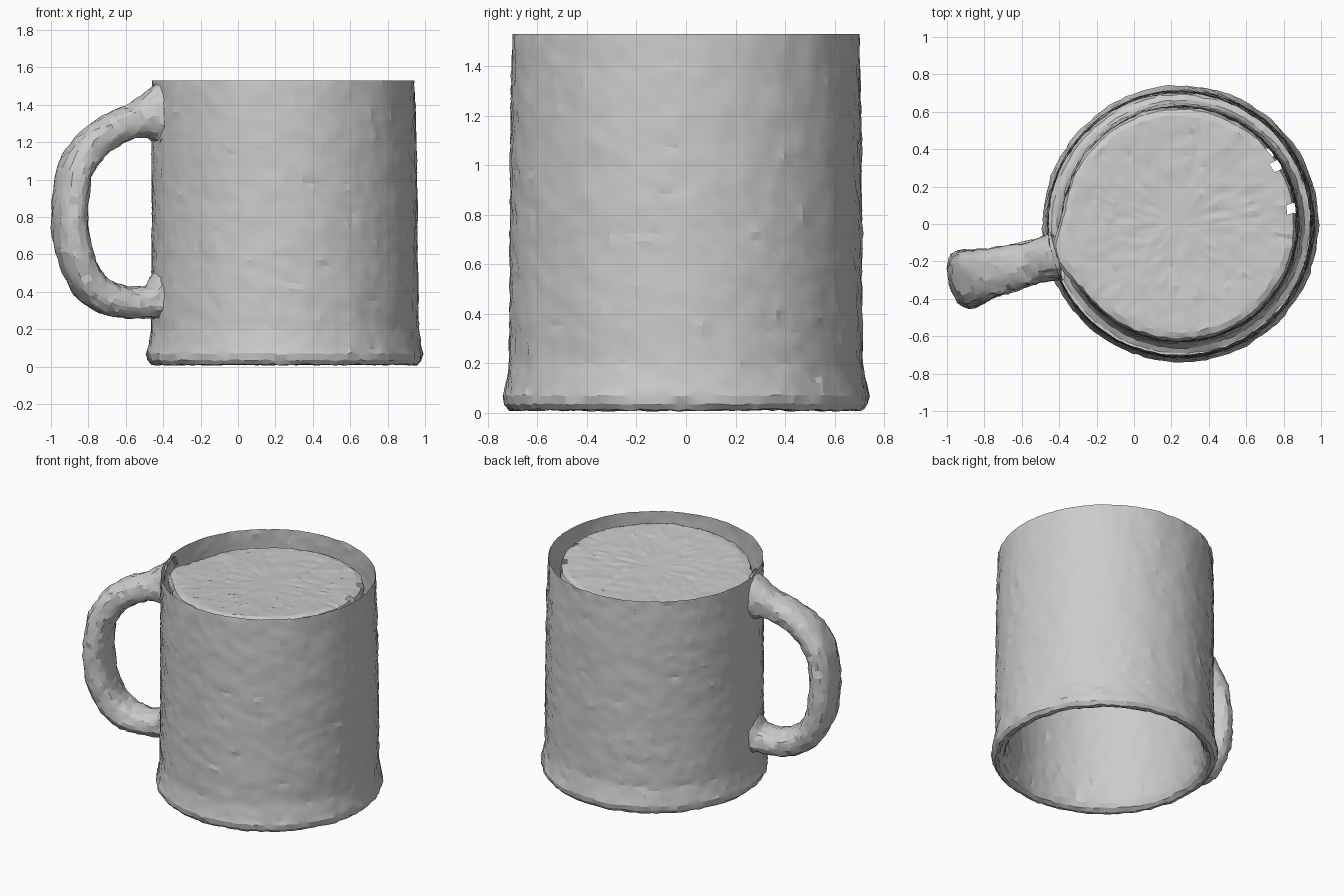
import bpy, bmesh, math
from mathutils import Vector, noise

if "Cube" in bpy.data.objects:
    bpy.data.objects.remove(bpy.data.objects["Cube"])

CX, CY = 0.25, 0.0                     # axis of the mug body
HANDLE_ANGLE = math.radians(194.5)
TOP = 1.53


def rough(p, amount):
    """Small uneven bumps, like a rough scan."""
    return p + noise.noise_vector(p * 8) * amount * 0.6 + noise.noise_vector(p * 27) * amount


def resample(points, step):
    """Subdivide a profile so every span is at most step long."""
    out = [Vector(points[0])]
    for a, b in zip(points, points[1:]):
        a, b = Vector(a), Vector(b)
        n = max(1, round((b - a).length / step))
        out += [a.lerp(b, i / n) for i in range(1, n + 1)]
    return out


def skin(bm, rings):
    for a, b in zip(rings, rings[1:]):
        n = len(a)
        for i in range(n):
            bm.faces.new((a[i], a[(i + 1) % n], b[(i + 1) % n], b[i]))


def finish(bm, name):
    bmesh.ops.recalc_face_normals(bm, faces=bm.faces)
    mesh = bpy.data.meshes.new(name)
    bm.to_mesh(mesh)
    bm.free()
    ob = bpy.data.objects.new(name, mesh)
    bpy.context.collection.objects.link(ob)
    bpy.context.view_layer.objects.active = ob
    ob.select_set(True)
    bpy.ops.object.shade_smooth_by_angle(angle=math.radians(16))
    ob.select_set(False)


def lathe(name, profile, amount, step=0.032, sides=140, fill=False, holes=()):
    bm = bmesh.new()
    rings = []
    for r, z in resample(profile, step):
        ring = []
        for i in range(sides):
            a = math.tau * i / sides
            rr, zz = r, z
            if fill:
                # the fill spreads towards the handle and lifts at the front right
                d = abs((a - HANDLE_ANGLE + math.pi) % math.tau - math.pi)
                k = max(0, min(1, (z - 1.25) / 0.15))
                rr += 0.07 * k * (r / 0.63) ** 4 * math.exp(-(d / 0.22) ** 2)
                zz += 0.025 * k * (r / 0.63) * math.cos(a + 0.7)
            lean = 0.008 * max(0, z - 0.8) / 0.7
            p = Vector((CX - lean + rr * math.cos(a), CY + rr * math.sin(a), zz))
            # fade the bumps out at the pole of the fill
            q = rough(p, amount * min(1, r / 0.2))
            if z > TOP - 0.001:
                q.z = TOP              # clean flat cut at the rim
            ring.append(bm.verts.new(q))
        rings.append(ring)
    skin(bm, rings)
    if fill:
        bm.faces.new(rings[-1])
    # torn gaps along the edge of the fill
    torn = []
    for f in bm.faces:
        c = f.calc_center_median()
        if any((c.xy - Vector((x, y))).length < s and c.z > 1.2 for x, y, s in holes):
            torn.append(f)
    bmesh.ops.delete(bm, geom=torn, context='FACES')
    finish(bm, name)


# outer wall with a rolled foot ring, then the inner wall and the cap of the fill
lathe("mug_outer_wall",
      [(0.701, TOP), (0.708, 1.2), (0.711, 0.6), (0.714, 0.2), (0.727, 0.12), (0.739, 0.07),
       (0.733, 0.035), (0.714, 0.012), (0.69, 0.009), (0.662, 0.025), (0.647, 0.06)], 0.008)
lathe("mug_inner_wall_and_fill",
      [(0.647, 0.06), (0.635, 0.14), (0.626, 0.3), (0.624, 1.43), (0.612, 1.46),
       (0.58, 1.472), (0.3, 1.468), (0.03, 1.465)], 0.008, fill=True,
      holes=((0.78, 0.32, 0.04), (0.74, 0.39, 0.035), (0.84, 0.08, 0.03)))

# handle: x, z, half thickness, half width
HANDLE = [(-0.415, 1.345, 0.20, 0.13), (-0.45, 1.343, 0.145, 0.115), (-0.55, 1.318, 0.093, 0.11),
          (-0.68, 1.262, 0.09, 0.12), (-0.80, 1.165, 0.09, 0.135), (-0.875, 1.03, 0.09, 0.15),
          (-0.90, 0.83, 0.088, 0.16), (-0.88, 0.63, 0.09, 0.155), (-0.815, 0.465, 0.09, 0.14),
          (-0.715, 0.375, 0.09, 0.13), (-0.60, 0.343, 0.085, 0.12), (-0.48, 0.35, 0.09, 0.12),
          (-0.415, 0.365, 0.14, 0.13)]


def smooth_path(pts, n):
    """Catmull-Rom through the control rows."""
    p = [Vector(q) for q in pts]
    p = [2 * p[0] - p[1]] + p + [2 * p[-1] - p[-2]]
    out = []
    for i in range(1, len(p) - 2):
        for k in range(n):
            t = k / n
            out.append(0.5 * (2 * p[i] + (p[i + 1] - p[i - 1]) * t
                              + (2 * p[i - 1] - 5 * p[i] + 4 * p[i + 1] - p[i + 2]) * t * t
                              + (3 * p[i] - p[i - 1] - 3 * p[i + 1] + p[i + 2]) * t ** 3))
    return out + [p[-2]]


bm = bmesh.new()
rings = []
radial = Vector((math.cos(HANDLE_ANGLE), math.sin(HANDLE_ANGLE), 0))
side = Vector((-radial.y, radial.x, 0))
path = smooth_path(HANDLE, 5)
for i, (x, z, thick, wide) in enumerate(path):
    a, b = path[max(i - 1, 0)], path[min(i + 1, len(path) - 1)]
    tangent = (radial * ((b.x - a.x) / radial.x) + Vector((0, 0, b.y - a.y))).normalized()
    normal = side.cross(tangent)
    centre = Vector((CX, CY, z)) + radial * ((x - CX) / radial.x)
    ring = []
    for k in range(28):
        t = math.tau * k / 28
        c, s = math.cos(t), math.sin(t)
        # slightly squared oval section
        c, s = (math.copysign(abs(v) ** 0.85, v) for v in (c, s))
        q = rough(centre + normal * thick * c + side * wide * s, 0.012)
        q.z = min(q.z, TOP)
        ring.append(bm.verts.new(q))
    rings.append(ring)
skin(bm, rings)
finish(bm, "handle")
